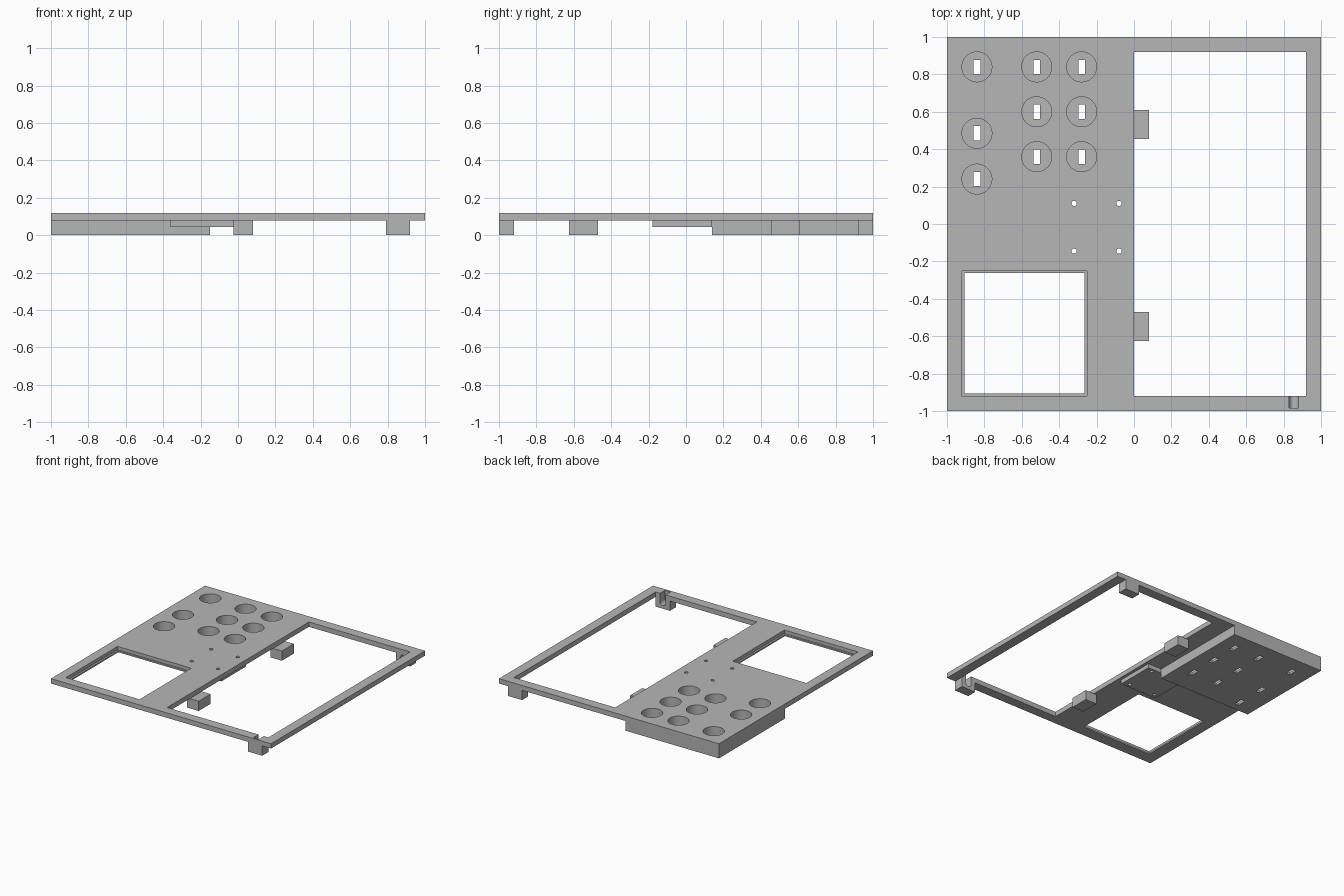
import bpy, bmesh
from mathutils import Matrix, Vector

cube = bpy.data.objects.get("Cube")
if cube:
    bpy.data.objects.remove(cube, do_unlink=True)

grey = bpy.data.materials.new("plain grey")
grey.use_nodes = True
grey.diffuse_color = (0.47, 0.47, 0.47, 1)
grey.node_tree.nodes["Principled BSDF"].inputs["Base Color"].default_value = grey.diffuse_color


def add_box(bm, x, y, z):
    """Box from (min, max) pairs."""
    lo, hi = Vector((x[0], y[0], z[0])), Vector((x[1], y[1], z[1]))
    m = Matrix.Translation((lo + hi) / 2) @ Matrix.Diagonal((*(hi - lo), 1))
    bmesh.ops.create_cube(bm, size=1, matrix=m)


def add_cylinder(bm, centre, radius, depth, sides=48, along_y=False):
    m = Matrix.Translation(centre)
    if along_y:
        m = m @ Matrix.Rotation(1.5707963, 4, 'X')
    bmesh.ops.create_cone(bm, cap_ends=True, segments=sides, radius1=radius,
                          radius2=radius, depth=depth, matrix=m)


def make(name, bm):
    mesh = bpy.data.meshes.new(name)
    bm.to_mesh(mesh)
    bm.free()
    mesh.materials.append(grey)
    obj = bpy.data.objects.new(name, mesh)
    bpy.context.collection.objects.link(obj)
    return obj


def box(name, x, y, z):
    bm = bmesh.new()
    add_box(bm, x, y, z)
    return make(name, bm)


def cut(obj, cutters):
    bpy.context.view_layer.objects.active = obj
    for cutter in cutters:
        mod = obj.modifiers.new("cut", 'BOOLEAN')
        mod.operation, mod.solver, mod.object = 'DIFFERENCE', 'EXACT', cutter
        bpy.ops.object.modifier_apply(modifier=mod.name)


# Solid parts
TOP, UNDER = 0.12, 0.08
BLOCK = (0, UNDER)
plate = box("face_plate", (-1, 1), (-1, 1), (UNDER, TOP))
housing = box("knob_housing", (-1, -0.15), (0.14, 1), BLOCK)
mount = box("screw_mount", (-0.36, -0.025), (-0.18, 0.14), (0.045, UNDER))
box("rear_tab", (-0.025, 0.08), (0.455, 0.61), BLOCK)
box("front_tab", (-0.025, 0.08), (-0.625, -0.47), BLOCK)
front_bracket = box("front_pin_bracket", (0.79, 0.92), (-1, -0.92), BLOCK)
rear_bracket = box("rear_pin_bracket", (0.79, 0.92), (0.92, 1), BLOCK)

# Large window, and small window with a thin ledge
large_window = box("large_window_cutter", (0, 0.92), (-0.92, 0.92), (-1, 1))
small_window = box("small_window_cutter", (-0.905, -0.265), (-0.905, -0.262), (-1, 1))
ledge = box("ledge_cutter", (-0.92, -0.25), (-0.92, -0.25), (0.092, 1))

# Round knob pockets, each with a slot through its floor
knobs = [(-0.84, y) for y in (0.84, 0.485, 0.24)]
knobs += [(x, y) for x in (-0.52, -0.28) for y in (0.84, 0.6, 0.36)]
pocket_bm, slot_bm = bmesh.new(), bmesh.new()
for x, y in knobs:
    add_cylinder(pocket_bm, (x, y, 0.52), 0.08, 1)
    add_box(slot_bm, (x - 0.018, x + 0.018), (y - 0.038, y + 0.038), (-1, 1))
pockets = make("pocket_cutter", pocket_bm)
slots = make("slot_cutter", slot_bm)

# Four screw holes
bm = bmesh.new()
for x in (-0.32, -0.08):
    for y in (-0.145, 0.11):
        add_cylinder(bm, (x, y, 0), 0.014, 1, 24)
screws = make("screw_cutter", bm)

# Pin seats: open-topped channel at the front, blind hole at the rear
bm = bmesh.new()
for y in (-0.935, 0.935):
    add_cylinder(bm, (0.855, y, 0.05), 0.025, 0.1, 32, True)
pins = make("pin_cutter", bm)
channel = box("channel_cutter", (0.83, 0.88), (-0.985, -0.885), (0.05, 1))

cut(plate, [large_window, small_window, ledge, pockets, screws, channel])
cut(housing, [pockets, slots])
cut(mount, [screws])
cut(front_bracket, [pins, channel])
cut(rear_bracket, [pins])

for cutter in (large_window, small_window, ledge, pockets, slots, screws, pins, channel):
    bpy.data.objects.remove(cutter, do_unlink=True)

# Smooth the round walls, keep the edges sharp
bpy.ops.object.select_all(action='DESELECT')
for obj in (plate, housing, mount, front_bracket, rear_bracket):
    obj.select_set(True)
bpy.context.view_layer.objects.active = plate
bpy.ops.object.shade_smooth_by_angle(angle=0.5)
